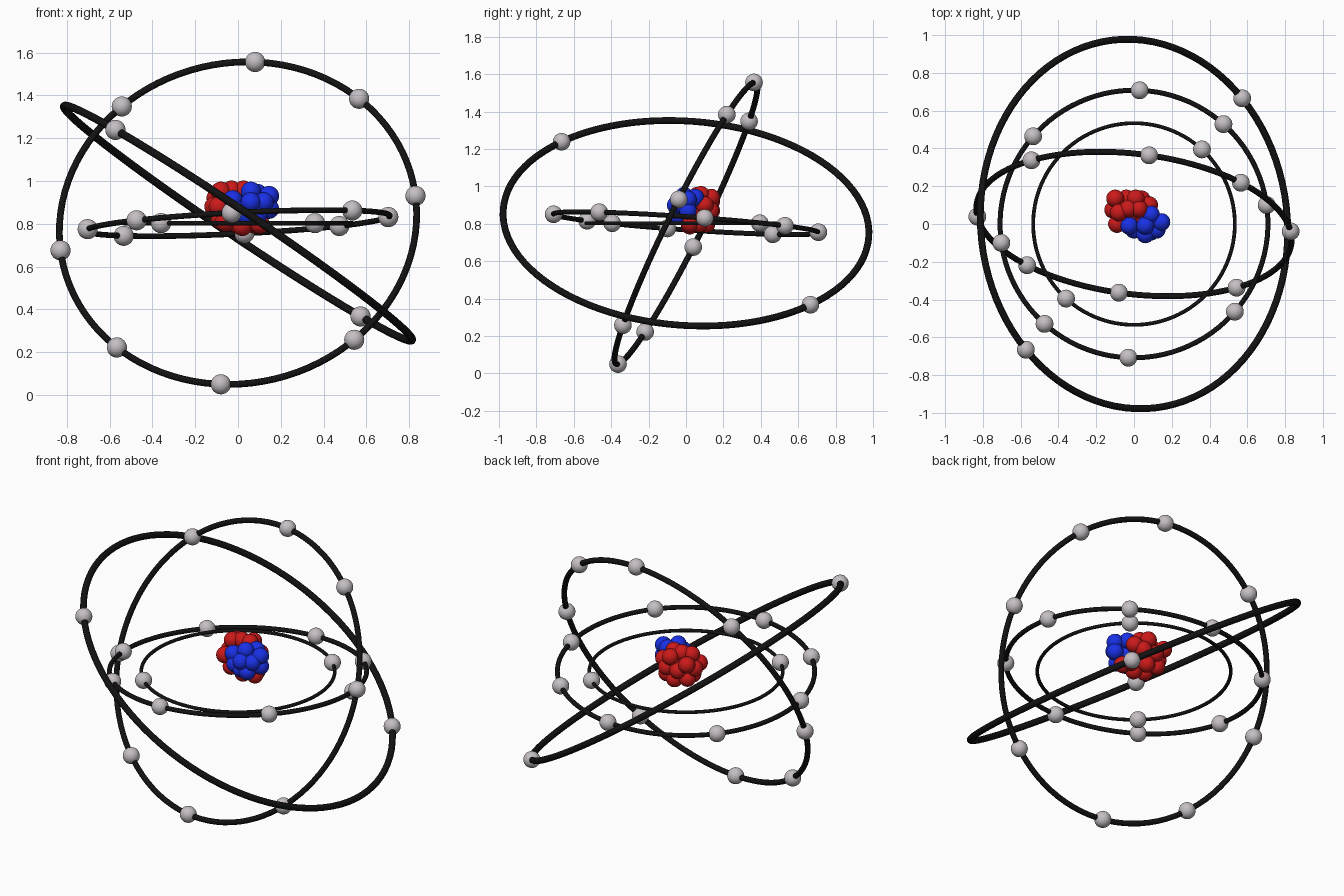
import bpy
from mathutils import Vector

CENTRE = Vector((0, 0, 0.803))
BALL = 0.047


def material(name, rgb):
    m = bpy.data.materials.new(name)
    m.diffuse_color = (*rgb, 1)
    return m


BLACK = material("black", (0.006, 0.006, 0.006))
RED = material("red", (0.6, 0.01, 0.01))
BLUE = material("blue", (0.01, 0.03, 0.8))
PALE = material("pale", (0.56, 0.52, 0.55))


def finish(name, mat):
    ob = bpy.context.object
    ob.name = name
    ob.data.materials.append(mat)
    bpy.ops.object.shade_smooth()


def ball(name, pos, mat):
    bpy.ops.mesh.primitive_uv_sphere_add(segments=32, ring_count=16, radius=BALL, location=pos)
    finish(name, mat)


# One orbit ring, with electrons in opposite pairs snapped onto it
def orbit(name, radius, normal, electrons):
    n = Vector(normal).normalized()
    bpy.ops.mesh.primitive_torus_add(
        major_radius=radius, minor_radius=radius * 0.0187,
        major_segments=96, minor_segments=16, location=CENTRE,
        rotation=n.to_track_quat('Z', 'Y').to_euler())
    finish(name + "_ring", BLACK)
    for e in electrons:
        p = Vector(e)
        p = (p - n * p.dot(n)).normalized() * radius
        for s in (1, -1):
            ball(name + "_electron", CENTRE + p * s, PALE)


orbit("inner_orbit", 0.534, (0, 0, 1), [(0.36, 0.395, 0)])
orbit("second_orbit", 0.71, (-0.05, 0.07, 1),
      [(0.03, 0.71, -0.05), (0.475, 0.53, -0.015), (0.70, 0.10, 0.03), (0.535, -0.465, 0.06)])
orbit("third_orbit", 0.84, (0.076, 0.617, -0.306),
      [(0.08, 0.362, 0.755), (0.565, 0.218, 0.58), (0.83, -0.038, 0.127), (0.545, -0.338, -0.547)])
orbit("outer_orbit", 0.98, (0.557, 0.063, 0.828), [(0.577, 0.668, -0.434)])

# Nucleus: red protons to the back left, blue neutrons to the front right
protons = [
    (-0.08, 0.06, 0.95), (-0.10, 0.135, 0.92), (0.01, 0.135, 0.94), (-0.03, 0.08, 0.955),
    (0.025, 0.08, 0.955), (-0.11, 0.075, 0.88), (-0.09, 0.0, 0.88), (-0.04, 0.135, 0.87),
    (0.04, 0.13, 0.87), (-0.08, 0.10, 0.82), (-0.06, 0.02, 0.81), (0.0, 0.11, 0.80),
    (0.02, 0.02, 0.79), (0.08, 0.07, 0.80), (0.10, 0.02, 0.80), (-0.02, 0.05, 0.87),
    (0.08, 0.10, 0.90)]
neutrons = [
    (0.06, -0.01, 0.95), (0.145, 0.01, 0.93), (0.09, 0.05, 0.94), (-0.025, -0.01, 0.91),
    (0.0, -0.03, 0.86), (0.06, -0.055, 0.90), (0.12, -0.03, 0.90), (0.09, -0.04, 0.84),
    (0.145, 0.01, 0.87), (0.04, -0.03, 0.84), (0.07, 0.01, 0.88)]
for p in protons:
    ball("proton", p, RED)
for p in neutrons:
    ball("neutron", p, BLUE)
